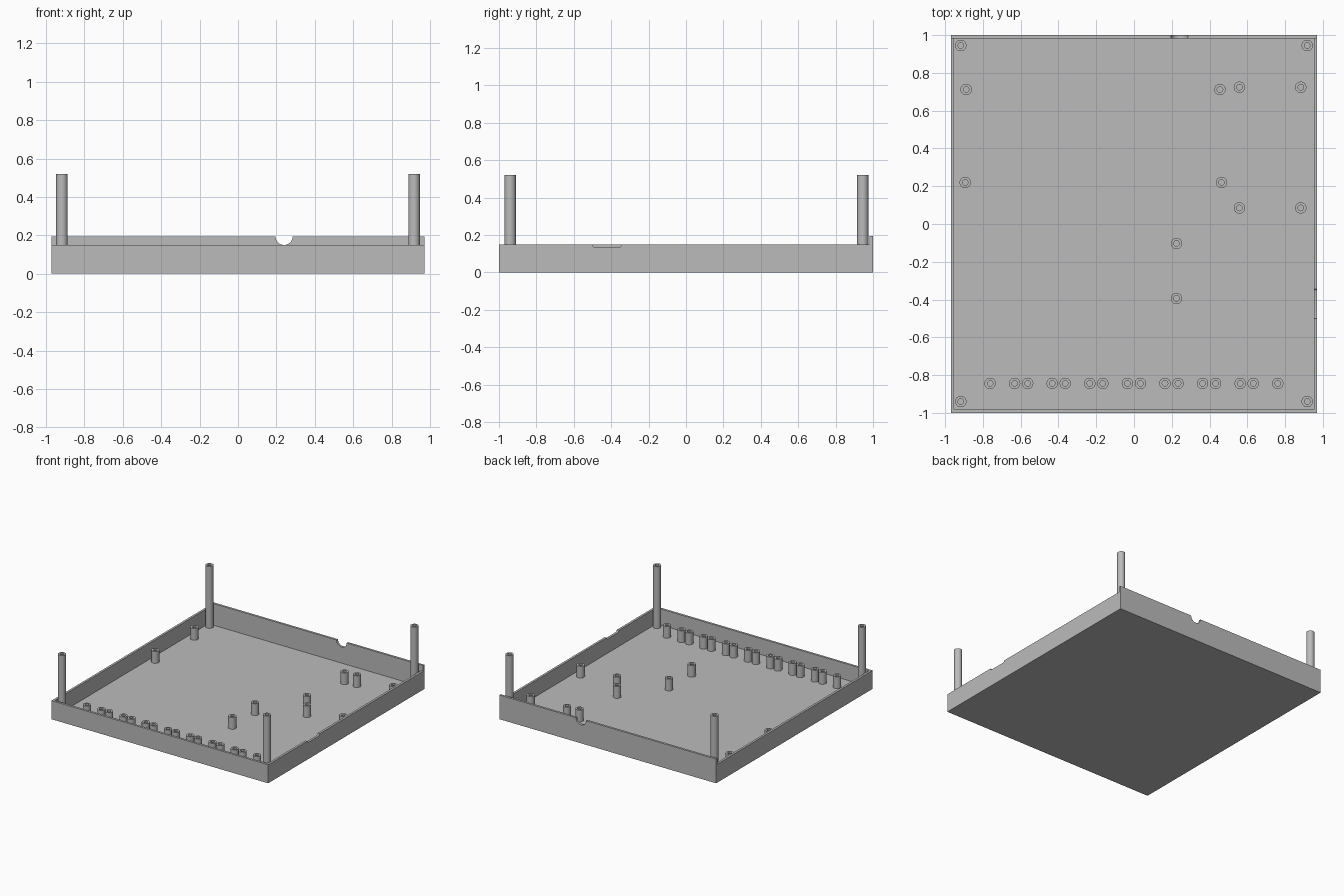
import bpy, bmesh, math
from mathutils import Matrix, Vector

if "Cube" in bpy.data.objects:
    bpy.data.objects.remove(bpy.data.objects["Cube"])

W, D = 0.97, 1.0            # half width, half depth
WALL, FLOOR = 0.018, 0.02
LOW, HIGH = 0.15, 0.195     # side wall and back wall heights

grey = bpy.data.materials.new("grey plastic")
grey.diffuse_color = (0.5, 0.5, 0.5, 1)
grey.use_nodes = True
grey.node_tree.nodes["Principled BSDF"].inputs["Base Color"].default_value = grey.diffuse_color


def make(name, bm):
    bmesh.ops.recalc_face_normals(bm, faces=bm.faces[:])
    mesh = bpy.data.meshes.new(name)
    bm.to_mesh(mesh)
    bm.free()
    mesh.materials.append(grey)
    ob = bpy.data.objects.new(name, mesh)
    bpy.context.collection.objects.link(ob)
    return ob


def box(name, lo, hi, bevel=0):
    lo, hi = Vector(lo), Vector(hi)
    bm = bmesh.new()
    bmesh.ops.create_cube(bm, size=1, matrix=Matrix.Translation((lo + hi) / 2)
                          @ Matrix.Diagonal((*(hi - lo), 1)))
    if bevel:               # round the edges that run along x
        edges = [e for e in bm.edges if abs((e.verts[0].co - e.verts[1].co).x) > 1e-4]
        bmesh.ops.bevel(bm, geom=edges, offset=bevel, segments=4,
                        profile=0.5, affect='EDGES')
    return make(name, bm)


def activate(ob):
    bpy.ops.object.select_all(action='DESELECT')
    ob.select_set(True)
    bpy.context.view_layer.objects.active = ob


def tube(name, x, y, top, r=0.03, hole=0.015, n=32):
    """Hollow pillar standing on the tray floor."""
    bm = bmesh.new()
    rings = []
    for rad, z in ((r, FLOOR), (r, top), (hole, top), (hole, FLOOR)):
        rings.append([bm.verts.new((x + rad * math.cos(2 * math.pi * i / n),
                                    y + rad * math.sin(2 * math.pi * i / n), z))
                      for i in range(n)])
    for a, b in zip(rings, rings[1:]):
        for i in range(n):
            j = (i + 1) % n
            bm.faces.new((a[i], a[j], b[j], b[i]))
    ob = make(name, bm)
    activate(ob)
    bpy.ops.object.shade_smooth_by_angle(angle=math.radians(35))


# Tray: a solid block, hollowed, lowered on three sides and notched
tray = box("tray", (-W, -D, 0), (W, D, HIGH))
cutters = [
    box("cavity_cutter", (-W + WALL, -D + WALL, FLOOR), (W - WALL, D - WALL, 0.4)),
    box("rim_cutter", (-1.2, -1.2, LOW), (1.2, D - WALL, 0.3)),
    box("side_slot_cutter", (W - 0.05, -0.5, 0.136), (W + 0.05, -0.345, 0.2), 0.01),
]
bm = bmesh.new()
bmesh.ops.create_cone(bm, cap_ends=True, segments=48, radius1=0.045, radius2=0.045, depth=0.12,
                      matrix=Matrix.Translation((0.24, D, HIGH))
                      @ Matrix.Rotation(math.pi / 2, 4, 'X'))
cutters.append(make("cable_notch_cutter", bm))
for c in cutters:
    activate(tray)
    mod = tray.modifiers.new("cut", 'BOOLEAN')
    mod.operation, mod.solver, mod.object = 'DIFFERENCE', 'EXACT', c
    bpy.ops.object.modifier_apply(modifier=mod.name)
    bpy.data.objects.remove(c)
activate(tray)
bpy.ops.object.shade_smooth_by_angle(angle=math.radians(30))

# Tall corner posts
for x in (-0.917, 0.917):
    for y in (-0.94, 0.945):
        tube("corner_post", x, y, 0.52)

# Short standoffs spread over the floor
for x, y in ((-0.889, 0.712), (0.455, 0.712), (-0.894, 0.22), (0.463, 0.22),
             (0.558, 0.724), (0.883, 0.724), (0.558, 0.085), (0.883, 0.085),
             (0.225, -0.103), (0.225, -0.394)):
    tube("standoff", x, y, 0.115)

# Front row: eight pairs of standoffs
for k in range(8):
    for side in (-0.065, 0.065):
        tube("front_standoff", -0.697 + 0.199 * k + side, -0.844, 0.115)
